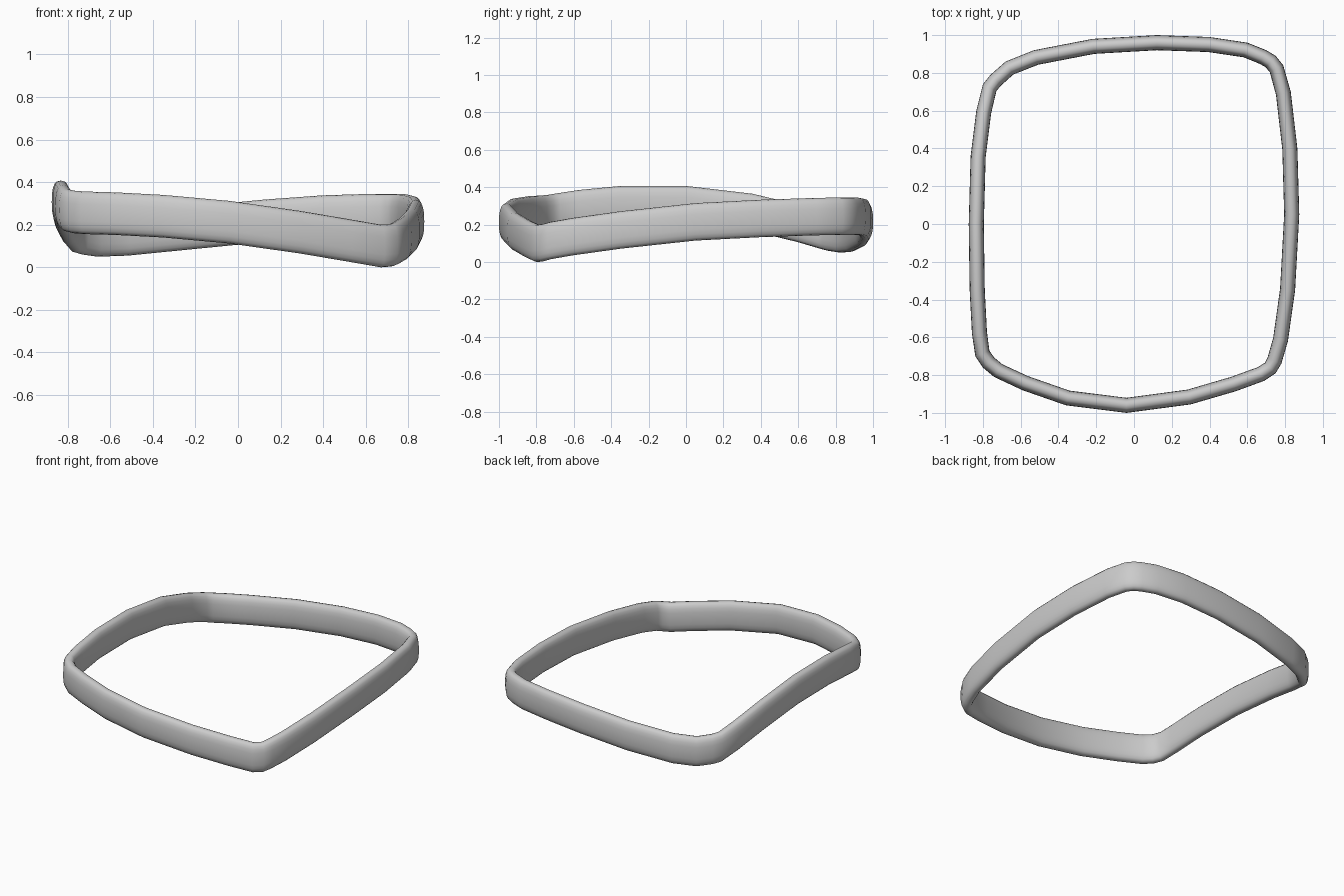
import bpy, bmesh, math
from mathutils import Vector

if "Cube" in bpy.data.objects:
    bpy.data.objects.remove(bpy.data.objects["Cube"])

# outer outline of the band: x, y, height of the underside
PATH = [
    (.875, .05, .115), (.865, .4, .133), (.83, .7, .143), (.79, .84, .145),
    (.75, .89, .145), (.7, .92, .145), (.6, .96, .144), (.4, .99, .138),
    (.12, 1.0, .118), (-.22, .98, .085), (-.53, .92, .055), (-.68, .86, .05),
    (-.76, .79, .06), (-.80, .74, .07), (-.835, .6, .108), (-.865, .36, .165),
    (-.875, 0, .207), (-.87, -.35, .207), (-.858, -.58, .185), (-.84, -.7, .168),
    (-.8, -.76, .16), (-.74, -.81, .156), (-.59, -.88, .152), (-.36, -.96, .14),
    (-.04, -1.0, .112), (.3, -.955, .065), (.54, -.885, .025), (.69, -.83, 0),
    (.75, -.79, .004), (.78, -.74, .015), (.815, -.62, .035), (.853, -.35, .072),
]
WIDTH, HEIGHT, SIDES, POWER = .08, .2, 20, 2.6


def section(i):
    """Rounded upright oval: inward offset and height above the underside."""
    a = 2 * math.pi * i / SIDES
    c, s = math.cos(a), math.sin(a)
    c = math.copysign(abs(c) ** (2 / POWER), c)
    s = math.copysign(abs(s) ** (2 / POWER), s)
    return WIDTH / 2 * (1 + c), HEIGHT / 2 * (1 + s)


# band swept along the closed wavy path
bm = bmesh.new()
rings = []
n = len(PATH)
for k, (x, y, z) in enumerate(PATH):
    p = Vector((x, y))
    before = (p - Vector(PATH[k - 1][:2])).normalized()
    after = (Vector(PATH[(k + 1) % n][:2]) - p).normalized()
    t = (before + after).normalized()
    inward = Vector((-t.y, t.x))
    ring = []
    for i in range(SIDES):
        d, h = section(i)
        q = p + inward * d
        ring.append(bm.verts.new((q.x, q.y, z + h)))
    rings.append(ring)
for k in range(n):
    a, b = rings[k], rings[(k + 1) % n]
    for i in range(SIDES):
        j = (i + 1) % SIDES
        bm.faces.new((a[i], a[j], b[j], b[i]))
bmesh.ops.recalc_face_normals(bm, faces=bm.faces)
mesh = bpy.data.meshes.new("wavy_band")
bm.to_mesh(mesh)
bm.free()
band = bpy.data.objects.new("wavy_band", mesh)
bpy.context.collection.objects.link(band)
for f in mesh.polygons:
    f.use_smooth = True
